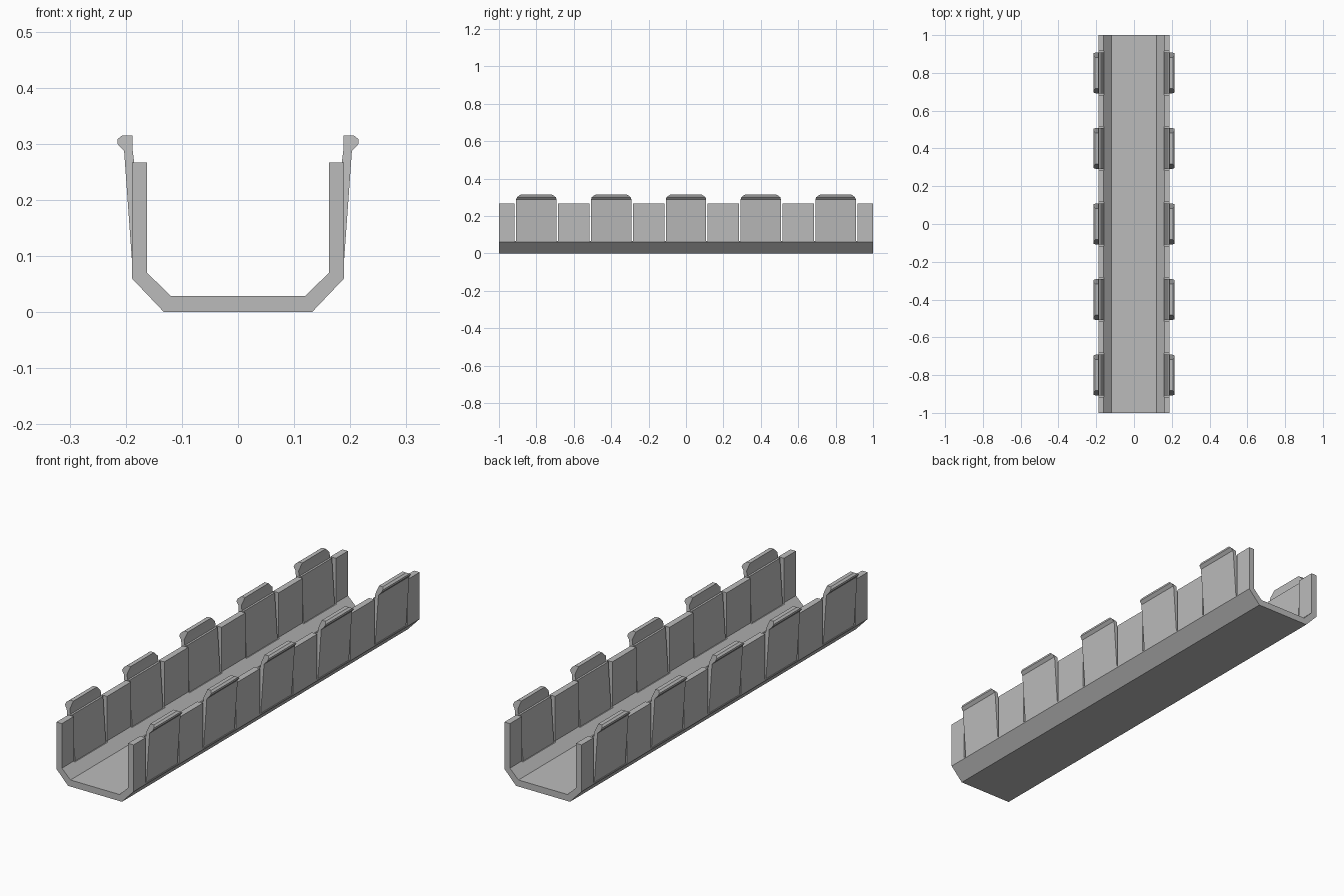
import bpy
import bmesh

cube = bpy.data.objects.get("Cube")
if cube:
    bpy.data.objects.remove(cube, do_unlink=True)

grey = bpy.data.materials.new("plain_grey")
grey.use_nodes = True
colour = (0.5, 0.5, 0.5, 1)
grey.diffuse_color = colour
grey.node_tree.nodes["Principled BSDF"].inputs["Base Color"].default_value = colour


def extrude_profile(name, points, y=0, side=1):
    """Prism along y; each point is (x, z, half length)."""
    bm = bmesh.new()
    ends = [[bm.verts.new((side * x, y + s * h, z)) for x, z, h in points]
            for s in (-1, 1)]
    for end in ends:
        bm.faces.new(end)
    n = len(points)
    for i in range(n):
        j = (i + 1) % n
        bm.faces.new((ends[0][i], ends[0][j], ends[1][j], ends[1][i]))
    bmesh.ops.recalc_face_normals(bm, faces=bm.faces)
    mesh = bpy.data.meshes.new(name)
    bm.to_mesh(mesh)
    bm.free()
    mesh.materials.append(grey)
    obj = bpy.data.objects.new(name, mesh)
    bpy.context.collection.objects.link(obj)
    return obj


# Trough with chamfered lower corners
outer = [(0.189, 0.267), (0.189, 0.06), (0.132, 0)]
inner = [(0.12, 0.029), (0.162, 0.07), (0.162, 0.267)]
half = outer[::-1] + [(x, z) for x, z in inner[::-1]]
loop = half + [(-x, z) for x, z in half[::-1]]
channel = extrude_profile("channel", [(x, z, 1) for x, z in loop])

# Openings in both walls that leave thin slots beside each clip
HALF_TAB, HALF_GAP, SLOT_Z = 0.108, 0.116, 0.066
centres = [0.4 * i for i in range(-2, 3)]
for y in centres:
    box = [(-0.3, SLOT_Z), (0.3, SLOT_Z), (0.3, 0.4), (-0.3, 0.4)]
    cutter = extrude_profile("slot_cutter", [(x, z, HALF_GAP) for x, z in box], y)
    cutter.hide_render = True
    mod = channel.modifiers.new("slot", 'BOOLEAN')
    mod.operation = 'DIFFERENCE'
    mod.solver = 'EXACT'
    mod.object = cutter
    bpy.context.view_layer.objects.active = channel
    bpy.ops.object.modifier_apply(modifier=mod.name)
    bpy.data.objects.remove(cutter, do_unlink=True)

# Leaning snap clips with a tapered hook on top
T = HALF_TAB
clip = [
    (0.162, 0.064, T), (0.187, 0.064, T), (0.203, 0.287, T),
    (0.215, 0.300, T - 0.004), (0.215, 0.308, T - 0.014),
    (0.206, 0.315, T - 0.026), (0.188, 0.315, T - 0.026),
    (0.188, 0.290, T), (0.185, 0.267, T), (0.176, 0.267, T),
]
for side, label in ((1, "left"), (-1, "right")):
    for i, y in enumerate(centres):
        extrude_profile(f"{label}_clip_{i + 1}", clip, y, side)
